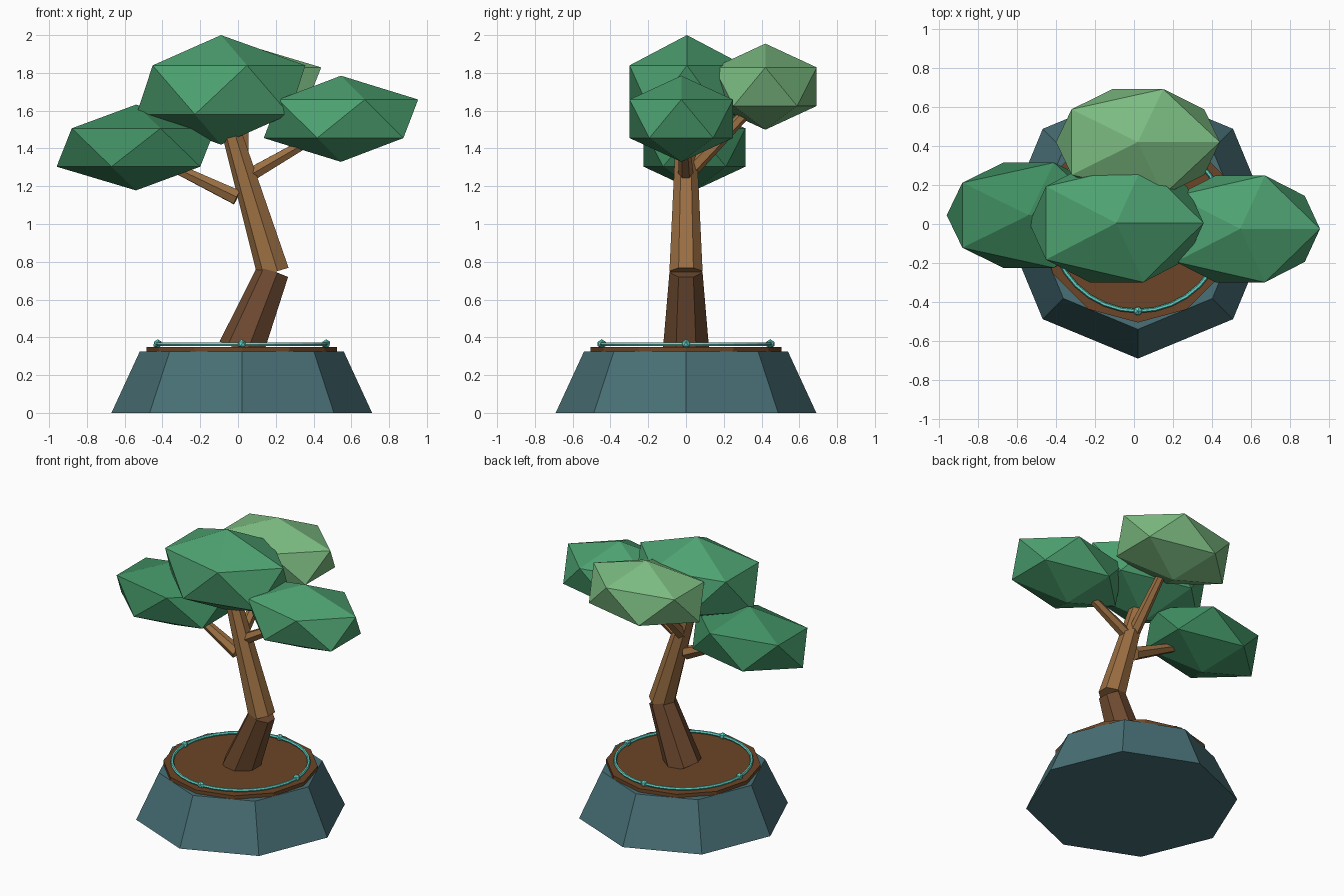
import bpy
import math
from mathutils import Vector, Matrix

if "Cube" in bpy.data.objects:
    bpy.data.objects.remove(bpy.data.objects["Cube"])

CX = 0.02  # pot centre


def material(name, rgb):
    m = bpy.data.materials.new(name)
    m.diffuse_color = (*rgb, 1)
    m.use_nodes = True
    m.node_tree.nodes["Principled BSDF"].inputs["Base Color"].default_value = m.diffuse_color
    return m


STONE = material("stone", (0.065, 0.16, 0.18))
SOIL = material("soil", (0.15, 0.06, 0.02))
BARK_DARK = material("dark_bark", (0.16, 0.07, 0.03))
BARK = material("bark", (0.33, 0.16, 0.055))
GLOW = material("turquoise", (0.12, 0.68, 0.58))
LEAF_DARK = material("dark_leaf", (0.05, 0.27, 0.12))
LEAF = material("leaf", (0.075, 0.36, 0.165))
LEAF_LIGHT = material("light_leaf", (0.2, 0.5, 0.22))


def finish(name, mat):
    ob = bpy.context.object
    ob.name = name
    ob.data.materials.append(mat)
    return ob


def limb(name, a, b, r1, r2, sides, mat, spin=0.0):
    """Tapered prism from a to b."""
    a, b = Vector(a), Vector(b)
    d = b - a
    bpy.ops.mesh.primitive_cone_add(vertices=sides, radius1=r1, radius2=r2, depth=d.length)
    ob = finish(name, mat)
    ob.data.transform(Matrix.Rotation(spin, 4, 'Z'))
    rot = Vector((0, 0, 1)).rotation_difference(d.normalized()).to_matrix().to_4x4()
    ob.matrix_world = Matrix.Translation((a + b) / 2) @ rot
    return ob


def blob(name, loc, radii, mat):
    bpy.ops.mesh.primitive_ico_sphere_add(subdivisions=1, radius=1, location=loc)
    ob = finish(name, mat)
    ob.scale = radii
    return ob


# Pot and soil
limb("pot", (CX, 0, 0), (CX, 0, 0.325), 0.69, 0.54, 8, STONE)
limb("soil", (CX, 0, 0.31), (CX, 0, 0.35), 0.505, 0.505, 12, SOIL)

# Ring with four beads
bpy.ops.mesh.primitive_torus_add(location=(CX, 0, 0.363), major_radius=0.446, minor_radius=0.011,
                                 major_segments=32, minor_segments=6)
finish("ring", GLOW)
for i in range(4):
    t = i * math.pi / 2
    blob(f"bead_{i + 1}", (CX + 0.446 * math.cos(t), 0.446 * math.sin(t), 0.365),
         (0.025, 0.025, 0.025), GLOW)

# Bent trunk, one face turned toward +x
SPIN = math.pi / 2
limb("lower_trunk", (0.02, 0, 0.33), (0.19, 0, 0.75), 0.127, 0.09, 7, BARK_DARK, SPIN)
limb("upper_trunk", (0.19, 0, 0.745), (-0.06, 0, 1.58), 0.09, 0.05, 7, BARK, SPIN)

# Branches
limb("left_branch", (-0.005, 0, 1.14), (-0.38, 0.03, 1.32), 0.045, 0.027, 6, BARK)
limb("right_branch", (0.03, 0, 1.24), (0.41, -0.01, 1.46), 0.042, 0.027, 6, BARK)
limb("back_branch", (0.02, 0.02, 1.28), (0.03, 0.34, 1.61), 0.042, 0.027, 6, BARK)

# Foliage
blob("top_foliage", (-0.09, 0.005, 1.71), (0.5, 0.357, 0.29), LEAF)
blob("left_foliage", (-0.54, 0.045, 1.405), (0.47, 0.317, 0.227), LEAF_DARK)
blob("right_foliage", (0.545, -0.025, 1.557), (0.457, 0.322, 0.228), LEAF)
blob("back_foliage", (0.02, 0.42, 1.727), (0.47, 0.32, 0.228), LEAF_LIGHT)
